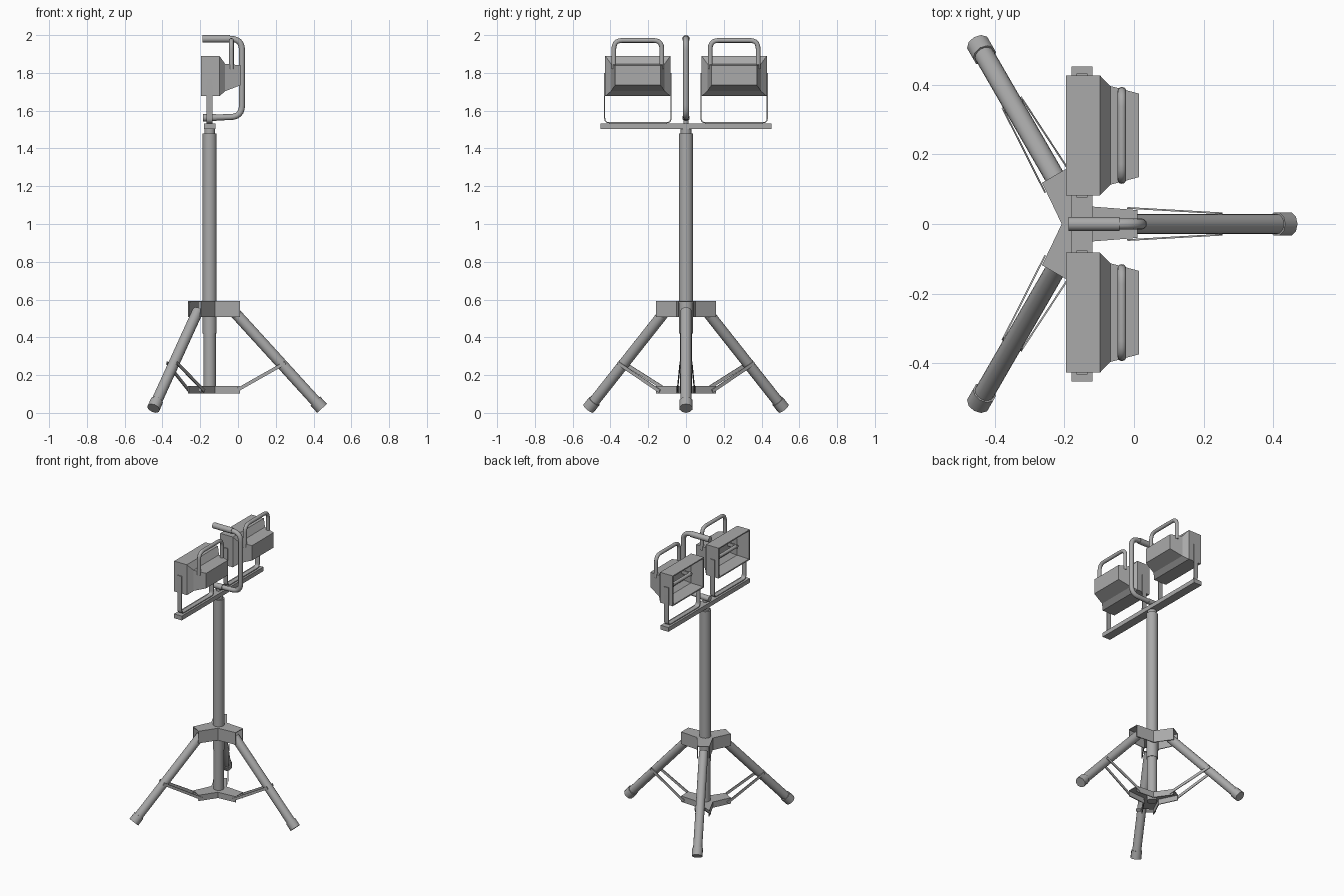
import bpy, bmesh
from math import cos, sin, pi, radians
from mathutils import Vector, Matrix

cube = bpy.data.objects.get("Cube")
if cube:
    bpy.data.objects.remove(cube, do_unlink=True)

grey = bpy.data.materials.new("mid_grey")
grey.use_nodes = True
grey.diffuse_color = (0.4, 0.4, 0.4, 1)
grey.node_tree.nodes["Principled BSDF"].inputs["Base Color"].default_value = (0.4, 0.4, 0.4, 1)

PX = -0.15  # pole axis


def finish(name, bm, smooth=True):
    bmesh.ops.recalc_face_normals(bm, faces=bm.faces)
    mesh = bpy.data.meshes.new(name)
    bm.to_mesh(mesh)
    bm.free()
    ob = bpy.data.objects.new(name, mesh)
    bpy.context.collection.objects.link(ob)
    mesh.materials.append(grey)
    if smooth:
        bpy.ops.object.select_all(action='DESELECT')
        ob.select_set(True)
        bpy.context.view_layer.objects.active = ob
        bpy.ops.object.shade_smooth_by_angle(angle=radians(40))
    return ob


def rod(name, a, b, r, sides=16):
    a, b = Vector(a), Vector(b)
    turn = (b - a).to_track_quat('Z', 'Y').to_matrix().to_4x4()
    bm = bmesh.new()
    bmesh.ops.create_cone(bm, cap_ends=True, segments=sides, radius1=r, radius2=r,
                          depth=(b - a).length, matrix=Matrix.Translation((a + b) / 2) @ turn)
    return finish(name, bm)


def box(name, centre, size, turn=Matrix()):
    bm = bmesh.new()
    bmesh.ops.create_cube(bm, size=1, matrix=Matrix.Translation(centre) @ turn
                          @ Matrix.Diagonal((*size, 1)))
    return finish(name, bm, False)


def rounded(points, radius, steps=5):
    """Round the inner corners of an open path."""
    pts = [Vector(p) for p in points]
    out = [pts[0]]
    for p, c, n in zip(pts, pts[1:], pts[2:]):
        s, e = c + (p - c).normalized() * radius, c + (n - c).normalized() * radius
        for i in range(steps + 1):
            t = i / steps
            out.append(s * (1 - t) ** 2 + c * 2 * t * (1 - t) + e * t * t)
    return out + [pts[-1]]


def sweep(name, path, side, section):
    """Sweep a (u, v) section along a planar path whose normal is side."""
    bm = bmesh.new()
    side = Vector(side)
    rings = []
    for i, p in enumerate(path):
        d = (path[min(i + 1, len(path) - 1)] - path[max(i - 1, 0)]).normalized()
        n = side.cross(d)
        rings.append([bm.verts.new(p + side * u + n * v) for u, v in section])
    k = len(section)
    for r, q in zip(rings, rings[1:]):
        for j in range(k):
            bm.faces.new((r[j], r[(j + 1) % k], q[(j + 1) % k], q[j]))
    bm.faces.new(rings[0])
    bm.faces.new(rings[-1][::-1])
    return finish(name, bm)


def circle(r, n=12):
    return [(r * cos(2 * pi * i / n), r * sin(2 * pi * i / n)) for i in range(n)]


def star_bracket(name, top, bottom):
    """Three-armed channel bracket, open below and at the arm ends."""
    bm = bmesh.new()
    ring = []
    for k in range(3):
        a = 2 * pi * k / 3
        for r, w in ((0.16, -0.04), (0.16, 0.04)):
            ring.append((r * cos(a) - w * sin(a), r * sin(a) + w * cos(a)))
        ring.append((0.058 * cos(a + pi / 3), 0.058 * sin(a + pi / 3)))
    up = [bm.verts.new((PX + x, y, top)) for x, y in ring]
    low = [bm.verts.new((PX + x, y, bottom)) for x, y in ring]
    bm.faces.new(up)
    for i in range(9):
        if i % 3:
            j = (i + 1) % 9
            bm.faces.new((up[i], up[j], low[j], low[i]))
    ob = finish(name, bm, False)
    mod = ob.modifiers.new("Thickness", 'SOLIDIFY')
    mod.thickness = 0.006
    mod.offset = -1


def lamp_housing(name, cy):
    """Stepped shell with an open front on -x."""
    # x, half width, bottom, top
    rings = [(-0.075, 0.125, 1.715, 1.835), (-0.105, 0.16, 1.69, 1.878),
             (-0.196, 0.164, 1.686, 1.882), (-0.196, 0.1725, 1.677, 1.89),
             (-0.098, 0.1725, 1.677, 1.89), (-0.068, 0.142, 1.703, 1.848),
             (0.015, 0.12, 1.735, 1.84)]
    bm = bmesh.new()
    loops = [[bm.verts.new((x, cy + s * w, z)) for s, z in ((-1, lo), (1, lo), (1, hi), (-1, hi))]
             for x, w, lo, hi in rings]
    for p, q in zip(loops, loops[1:]):
        for j in range(4):
            bm.faces.new((p[j], p[(j + 1) % 4], q[(j + 1) % 4], q[j]))
    bm.faces.new(loops[0])
    bm.faces.new(loops[-1])
    finish(name, bm, False)


# Telescopic pole and crossbar
rod("lower_pole", (PX, 0, 0.105), (PX, 0, 0.45), 0.033, 20)
rod("main_pole", (PX, 0, 0.42), (PX, 0, 1.48), 0.037, 20)
rod("pole_neck", (PX, 0, 1.47), (PX, 0, 1.51), 0.028, 20)
box("crossbar", (PX, 0, 1.518), (0.06, 0.905, 0.03))

# Tripod brackets
star_bracket("leg_hub", 0.592, 0.507)
star_bracket("spreader_bracket", 0.143, 0.102)

# Legs, feet and paired braces
for k in range(3):
    a = 2 * pi * k / 3

    def at(r, w, z):
        return Vector((PX + r * cos(a) - w * sin(a), r * sin(a) + w * cos(a), z))

    top, end = at(0.125, 0, 0.54), at(0.595, 0, 0.024)
    rod(f"leg_{k + 1}", top, top.lerp(end, 0.96), 0.029)
    rod(f"foot_{k + 1}", top.lerp(end, 0.925), end, 0.035, 10)
    for s in (-1, 1):
        p, q = at(0.135, s * 0.046, 0.115), at(0.4, s * 0.031, 0.265)
        d = (q - p).normalized()
        side = d.cross(Vector((0, 0, 1))).normalized()
        turn = Matrix((d, side, d.cross(side))).transposed().to_4x4()
        box(f"brace_{k + 1}_{'left' if s > 0 else 'right'}", (p + q) / 2,
            ((q - p).length, 0.005, 0.018), turn)

# Lamps with handle, bulb and flat yoke
for label, cy in (("left", 0.255), ("right", -0.255)):
    lamp_housing(f"{label}_lamp_housing", cy)
    rod(f"{label}_bulb", (-0.14, cy - 0.11, 1.785), (-0.14, cy + 0.11, 1.785), 0.012, 12)
    for s in (-1, 1):
        box(f"{label}_bulb_holder_{'a' if s < 0 else 'b'}", (-0.115, cy + s * 0.1, 1.785),
            (0.075, 0.012, 0.024))
    grip = [(-0.035, cy - 0.127, 1.82), (-0.035, cy - 0.127, 1.972),
            (-0.035, cy + 0.127, 1.972), (-0.035, cy + 0.127, 1.82)]
    sweep(f"{label}_lamp_handle", rounded(grip, 0.045), (1, 0, 0), circle(0.0125))
    yoke = [(PX, cy - 0.1755, 1.8), (PX, cy - 0.1755, 1.536),
            (PX, cy + 0.1755, 1.536), (PX, cy + 0.1755, 1.8)]
    sweep(f"{label}_yoke", rounded(yoke, 0.025), (1, 0, 0),
          [(-0.016, -0.003), (0.016, -0.003), (0.016, 0.003), (-0.016, 0.003)])

# Central carrying handle
carry = [(-0.18, 0, 1.562), (0.021, 0, 1.568), (0.021, 0, 1.98), (-0.18, 0, 1.98)]
sweep("carry_handle", rounded(carry, 0.06, 6), (0, 1, 0), circle(0.016))
rod("carry_grip", (-0.188, 0, 1.98), (-0.042, 0, 1.98), 0.02)
rod("carry_handle_base", (-0.185, 0, 1.562), (-0.115, 0, 1.564), 0.019)
rod("carry_handle_post", (PX, 0, 1.525), (PX, 0, 1.56), 0.014, 12)
